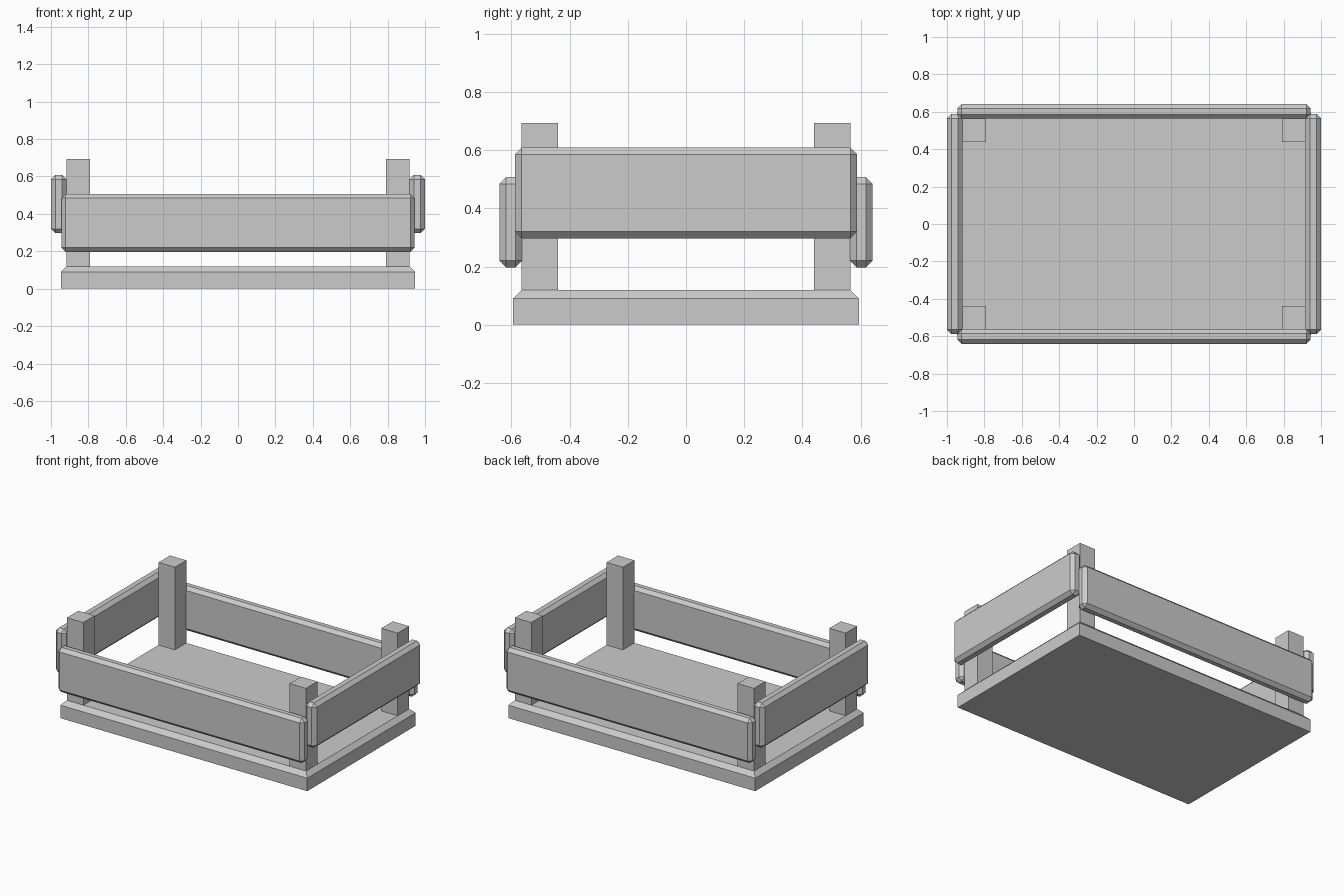
import bpy
import bmesh
from mathutils import Vector

if "Cube" in bpy.data.objects:
    bpy.data.objects.remove(bpy.data.objects["Cube"])


def make_box(name, lo, hi, bevel=0.0, top_only=False):
    """Box between two corners, optionally chamfered on all or only the top edges."""
    lo, hi = Vector(lo), Vector(hi)
    size, centre = hi - lo, (lo + hi) / 2
    bm = bmesh.new()
    bmesh.ops.create_cube(bm, size=1.0)
    for v in bm.verts:
        v.co = Vector(a * b for a, b in zip(v.co, size))
    if bevel:
        edges = [e for e in bm.edges
                 if not top_only or all(v.co.z > 0 for v in e.verts)]
        bmesh.ops.bevel(bm, geom=edges, offset=bevel, offset_type='OFFSET',
                        segments=1, profile=0.5, affect='EDGES')
    bmesh.ops.recalc_face_normals(bm, faces=bm.faces)
    mesh = bpy.data.meshes.new(name)
    bm.to_mesh(mesh)
    bm.free()
    obj = bpy.data.objects.new(name, mesh)
    obj.location = centre
    bpy.context.collection.objects.link(obj)
    return obj


# Floor slab, chamfered around the top rim
make_box("crate_floor", (-0.947, -0.594, 0), (0.947, 0.594, 0.12), 0.03, top_only=True)

# Four corner posts
half = 0.0625
for x, side in ((-0.854, "left"), (0.854, "right")):
    for y, end in ((-0.502, "front"), (0.502, "back")):
        make_box(f"{end}_{side}_post",
                 (x - half, y - half, 0.12), (x + half, y + half, 0.693))

# Long boards at the front and back
for y, name in ((-0.602, "front_board"), (0.602, "back_board")):
    make_box(name, (-0.944, y - 0.039, 0.197), (0.944, y + 0.039, 0.507), 0.023)

# Short boards on the sides, set higher
for x, name in ((-0.959, "left_board"), (0.959, "right_board")):
    make_box(name, (x - 0.041, -0.588, 0.297), (x + 0.041, 0.588, 0.608), 0.023)
